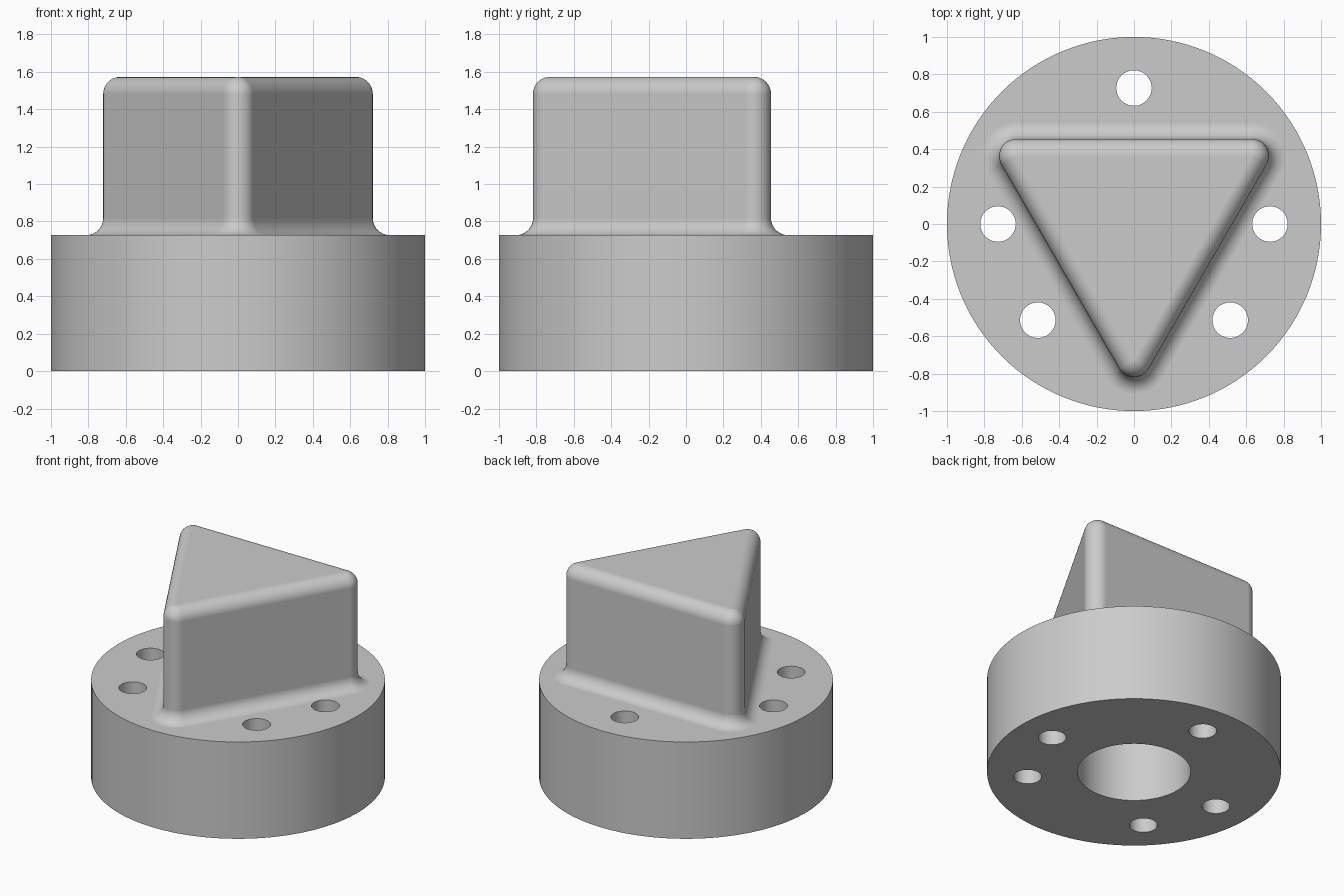
import bpy
import bmesh
from math import sin, cos, pi, radians
from mathutils import Matrix

cube = bpy.data.objects.get("Cube")
if cube:
    bpy.data.objects.remove(cube, do_unlink=True)

BASE_H = 0.727      # height of the round base
TOP_Z = 1.573       # top of the triangular handle
CORE = 0.727        # distance of the handle's corner centres from the axis
ROUND = 0.091       # radius of every rounded edge and of the foot fillet
HOLE_R = 0.095
BORE_R = 0.386

grey = bpy.data.materials.new("plain_grey")
grey.use_nodes = True
colour = (0.6, 0.6, 0.6, 1)
grey.diffuse_color = colour
grey.node_tree.nodes["Principled BSDF"].inputs["Base Color"].default_value = colour


def make_object(name, bm):
    bmesh.ops.recalc_face_normals(bm, faces=bm.faces[:])
    mesh = bpy.data.meshes.new(name)
    bm.to_mesh(mesh)
    bm.free()
    mesh.materials.append(grey)
    obj = bpy.data.objects.new(name, mesh)
    bpy.context.collection.objects.link(obj)
    return obj


def add_cylinder(bm, radius, z0, z1, x=0, y=0, sides=64):
    bmesh.ops.create_cone(bm, cap_ends=True, segments=sides, radius1=radius,
                          radius2=radius, depth=z1 - z0,
                          matrix=Matrix.Translation((x, y, (z0 + z1) / 2)))


def triangle_ring(bm, offset, z, steps=12):
    """Outline at a given distance around the core triangle."""
    ring = []
    for corner in (-90, 30, 150):
        cx, cy = CORE * cos(radians(corner)), CORE * sin(radians(corner))
        for i in range(steps + 1):
            a = radians(corner - 60 + 120 * i / steps)
            ring.append(bm.verts.new((cx + offset * cos(a), cy + offset * sin(a), z)))
    return ring


def combine(target, other, operation):
    mod = target.modifiers.new(operation.lower(), 'BOOLEAN')
    mod.operation = operation
    mod.solver = 'EXACT'
    mod.object = other
    bpy.context.view_layer.objects.active = target
    bpy.ops.object.modifier_apply(modifier=mod.name)
    bpy.data.objects.remove(other, do_unlink=True)


# Round base
bm = bmesh.new()
add_cylinder(bm, 1, 0, BASE_H, sides=128)
knob = make_object("base_with_triangular_handle", bm)

# Triangular handle: sunk root, foot fillet, straight wall, rounded top edge
arc = [i * pi / 2 / 10 for i in range(11)]
profile = [(2 * ROUND, BASE_H - 0.1)]
profile += [(ROUND * (2 - sin(a)), BASE_H + ROUND * (1 - cos(a))) for a in arc]
profile += [(ROUND * cos(a), TOP_Z - ROUND * (1 - sin(a))) for a in arc]
bm = bmesh.new()
rings = [triangle_ring(bm, d, z) for d, z in profile]
for low, high in zip(rings, rings[1:]):
    for i in range(len(low)):
        j = (i + 1) % len(low)
        bm.faces.new((low[i], low[j], high[j], high[i]))
bm.faces.new(rings[0])
bm.faces.new(rings[-1])
bmesh.ops.remove_doubles(bm, verts=bm.verts[:], dist=0.0001)
combine(knob, make_object("handle", bm), 'UNION')

# Five through holes and the blind bore underneath
bm = bmesh.new()
for angle in (0, 90, 180, 225, 315):
    a = radians(angle)
    add_cylinder(bm, HOLE_R, -0.1, BASE_H + 0.05, CORE * cos(a), CORE * sin(a), 48)
add_cylinder(bm, BORE_R, -0.1, BASE_H, sides=96)
combine(knob, make_object("hole_cutter", bm), 'DIFFERENCE')

# Smooth curves, sharp rims, flat planes
bpy.ops.object.select_all(action='DESELECT')
knob.select_set(True)
bpy.context.view_layer.objects.active = knob
bpy.ops.object.shade_smooth_by_angle(angle=radians(30))
weighted = knob.modifiers.new("flat_planes", 'WEIGHTED_NORMAL')
weighted.keep_sharp = True
weighted.weight = 100
